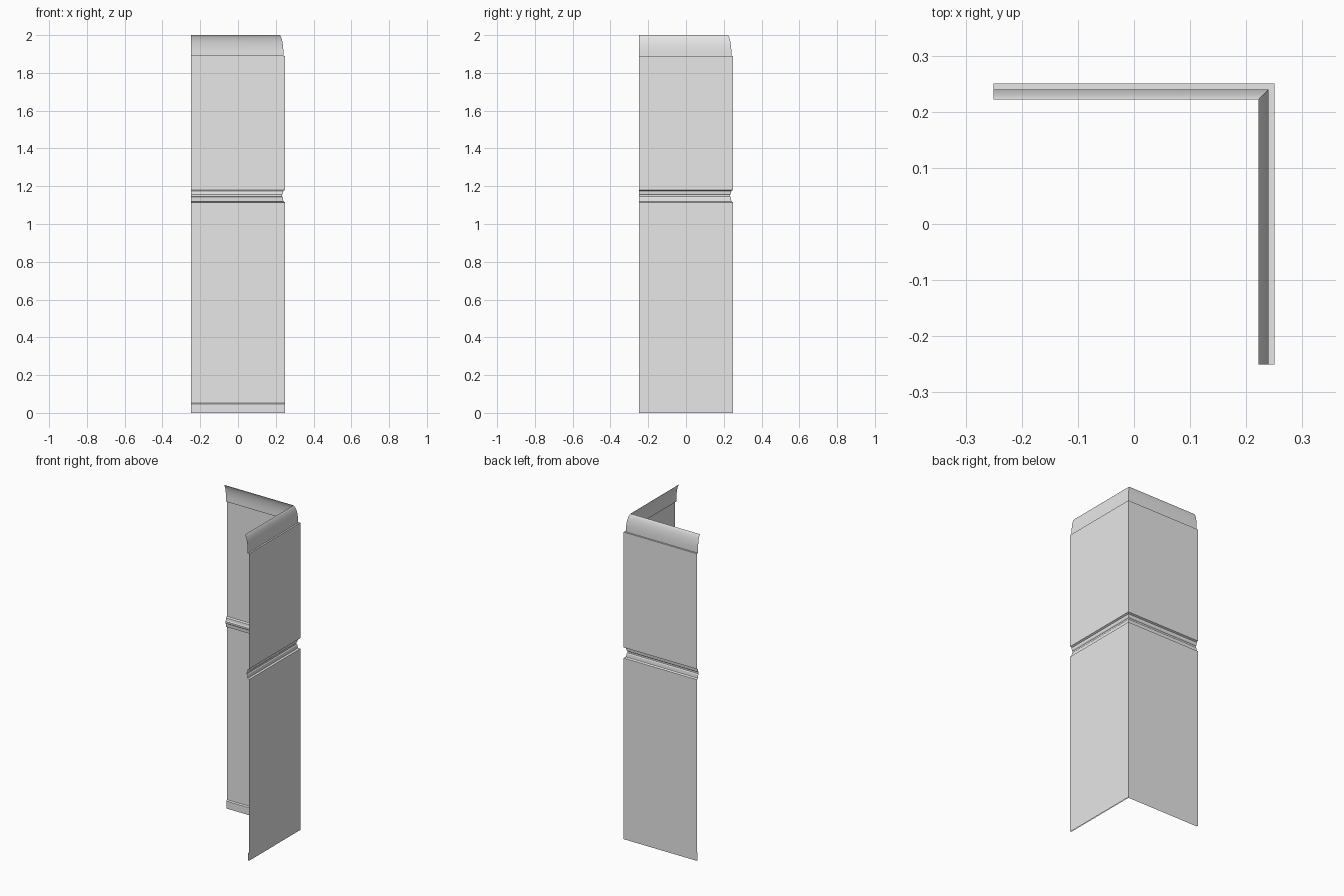
import bpy, bmesh, math

cube = bpy.data.objects.get("Cube")
if cube:
    bpy.data.objects.remove(cube)

HALF = 0.25

grey = bpy.data.materials.new("plain_grey")
grey.use_nodes = True
colour = (0.8, 0.8, 0.8, 1)
grey.diffuse_color = colour
grey.node_tree.nodes["Principled BSDF"].inputs["Base Color"].default_value = colour


def corner_sweep(name, profile, smooth=False):
    """Sweep (inset, height) points round the mitred corner as a thin sheet."""
    bm = bmesh.new()
    rows = []
    for inset, z in profile:
        p = HALF - inset
        rows.append([bm.verts.new(c) for c in
                     ((-HALF, p, z), (p, p, z), (p, -HALF, z))])
    for low, high in zip(rows, rows[1:]):
        for i in range(2):
            bm.faces.new((low[i + 1], low[i], high[i], high[i + 1]))
    mesh = bpy.data.meshes.new(name)
    bm.to_mesh(mesh)
    bm.free()
    mesh.materials.append(grey)
    obj = bpy.data.objects.new(name, mesh)
    bpy.context.collection.objects.link(obj)
    if smooth:
        bpy.ops.object.select_all(action='DESELECT')
        obj.select_set(True)
        bpy.context.view_layer.objects.active = obj
        bpy.ops.object.shade_smooth_by_angle(angle=math.radians(30))
    return obj


# Flat wall panels
corner_sweep("lower_wall", [(0, 0), (0, 1.115)])
corner_sweep("upper_wall", [(0, 1.18), (0, 1.89)])

# Baseboard on the inner side
corner_sweep("baseboard", [(0.006, 0), (0.006, 0.046), (0, 0.052)])

# Rail moulding, pushed inwards between the panels
corner_sweep("rail_moulding", [
    (0, 1.115), (0.01, 1.12), (0.012, 1.14), (0.016, 1.145),
    (0.016, 1.155), (0.012, 1.16), (0.01, 1.175), (0, 1.18)])

# Coved cornice with a flat ledge below
STEPS = 10
cove = [(0.01, 1.89), (0.01, 1.91)]
for i in range(1, STEPS + 1):
    a = math.radians(70) * i / STEPS
    cove.append((0.01 + 0.018 * (1 - math.cos(a)) / (1 - math.cos(math.radians(70))),
                 1.91 + 0.09 * math.sin(a) / math.sin(math.radians(70))))
corner_sweep("cornice", [(0, 1.89)] + cove, smooth=True)
